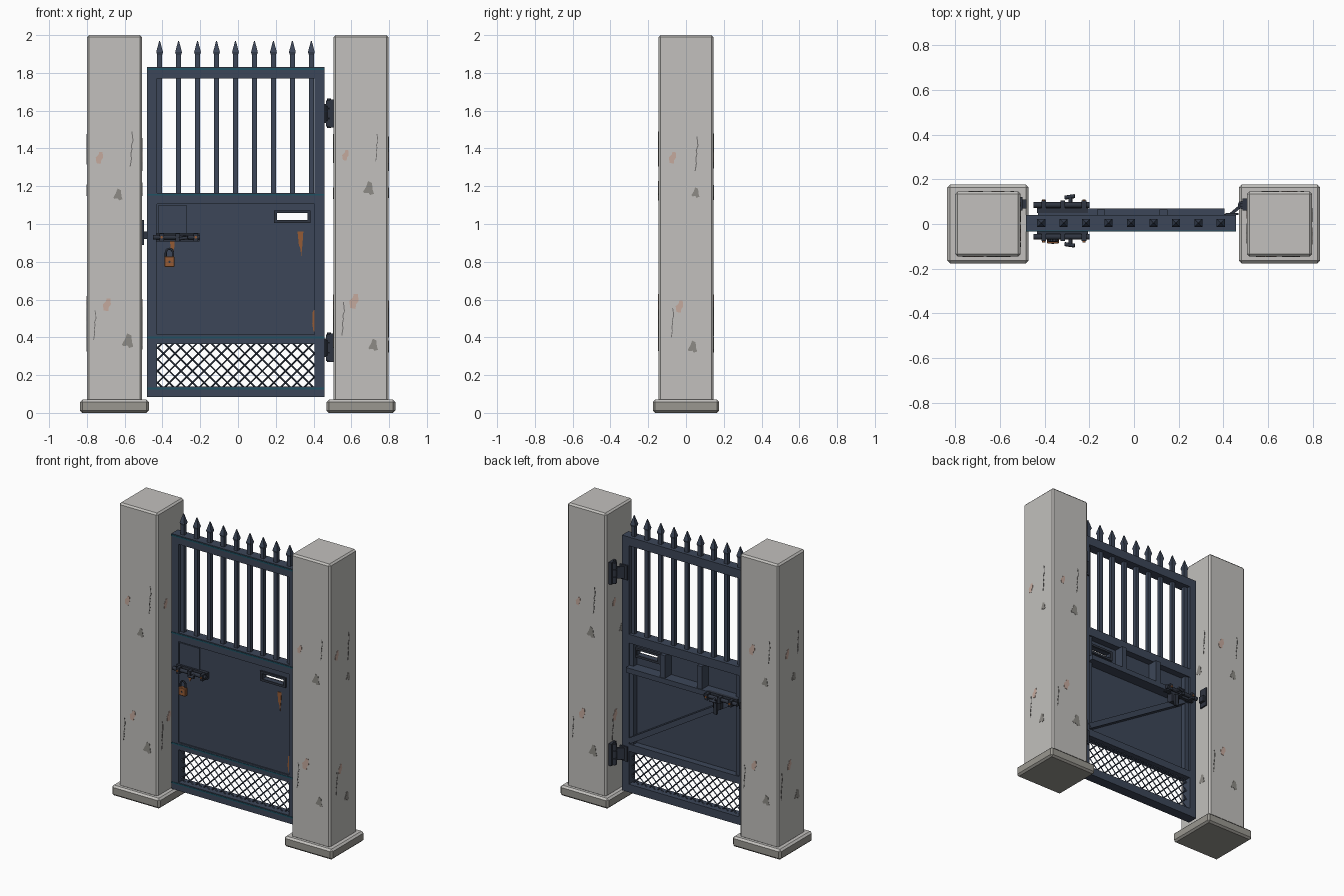
import bpy, bmesh, math, random
from mathutils import Vector, Matrix

if "Cube" in bpy.data.objects:
    bpy.data.objects.remove(bpy.data.objects["Cube"])

random.seed(4)

def mat(name, r, g, b):
    m = bpy.data.materials.new(name)
    m.diffuse_color = (r, g, b, 1)
    m.use_nodes = True
    m.node_tree.nodes["Principled BSDF"].inputs["Base Color"].default_value = m.diffuse_color
    return m

CONCRETE = mat("concrete", 0.54, 0.53, 0.51)
FOOTING = mat("dark concrete", 0.32, 0.31, 0.28)
PATCH = mat("chipped grey", 0.27, 0.26, 0.24)
STAIN = mat("pale rust stain", 0.56, 0.40, 0.34)
CRACK = mat("crack grey", 0.18, 0.175, 0.17)
NAVY = mat("gate blue", 0.046, 0.062, 0.098)
TEAL = mat("teal edge", 0.014, 0.085, 0.125)
IRON = mat("dark iron", 0.028, 0.035, 0.052)
RUST = mat("rust", 0.30, 0.105, 0.035)

def finish(name, bm, *mats):
    bmesh.ops.recalc_face_normals(bm, faces=bm.faces)
    me = bpy.data.meshes.new(name)
    bm.to_mesh(me)
    bm.free()
    for m in mats:
        me.materials.append(m)
    ob = bpy.data.objects.new(name, me)
    bpy.context.collection.objects.link(ob)
    return ob

def add_box(bm, x0, x1, y0, y1, z0, z1):
    m = Matrix.Translation(((x0 + x1) / 2, (y0 + y1) / 2, (z0 + z1) / 2))
    bmesh.ops.create_cube(bm, size=1, matrix=m @ Matrix.Diagonal((x1 - x0, y1 - y0, z1 - z0, 1)))

def boxes(name, material, *dims, bevel=0):
    bm = bmesh.new()
    for d in dims:
        add_box(bm, *d)
    if bevel:
        bmesh.ops.bevel(bm, geom=bm.edges[:], offset=bevel, segments=1, affect='EDGES')
    return finish(name, bm, material)

def add_rod(bm, a, b, r, sides=8):
    a, b = Vector(a), Vector(b)
    d = b - a
    m = Matrix.Translation((a + b) / 2) @ d.to_track_quat('Z', 'Y').to_matrix().to_4x4()
    bmesh.ops.create_cone(bm, cap_ends=True, segments=sides, radius1=r, radius2=r, depth=d.length, matrix=m)

def rods(name, material, r, *ends, sides=8):
    bm = bmesh.new()
    for a, b in ends:
        add_rod(bm, a, b, r, sides)
    ob = finish(name, bm, material)
    if sides > 6:
        for p in ob.data.polygons:
            p.use_smooth = len(p.vertices) == 4
        for e in ob.data.edges:
            e.use_edge_sharp = False
    return ob

def plate(name, material, outline, frame, thick=0.003):
    """Thin plate from a 2D outline, laid on a surface given by a frame matrix."""
    bm = bmesh.new()
    f = bm.faces.new([bm.verts.new((u, 0, v)) for u, v in outline])
    ext = bmesh.ops.extrude_face_region(bm, geom=[f])
    bmesh.ops.translate(bm, vec=(0, -thick, 0), verts=[v for v in ext['geom'] if isinstance(v, bmesh.types.BMVert)])
    bm.transform(frame)
    return finish(name, bm, material)

# ---- pillars with footings and weathering on every face ----
H = 0.146
CHIP = [(-.026, -.015), (-.01, .012), (0, .04), (.02, .03), (.024, -.005), (.03, -.025), (.01, -.032), (.002, -.02), (-.018, -.022)]
BLOT = [(-.02, -.03), (-.026, .01), (-.005, .03), (.0, .05), (.024, .05), (.028, .01), (.014, -.01), (.01, -.036)]
WIGGLE = [(0, 1), (.5, .72), (.7, .45), (-.3, .2), (.1, 0), (-.6, -.3), (-.2, -.55), (-1, -1)]
CRACK_SHAPE = [(u * .008 + .0025, v * .085) for u, v in WIGGLE] + [(u * .008 - .0025, v * .085) for u, v in WIGGLE[::-1]]
MARKS = [("stain", STAIN, BLOT, -.07, 1.36, .75), ("chip", PATCH, CHIP, .03, 1.17, .9),
         ("crack", CRACK, CRACK_SHAPE, .075, 1.385, 1), ("stain", STAIN, BLOT, -.03, .565, .85),
         ("crack", CRACK, CRACK_SHAPE, -.09, .48, 1), ("chip", PATCH, CHIP, .05, .365, 1)]
for side, cx in (("left", -.654), ("right", .651)):
    boxes(side + "_pillar", CONCRETE, (cx - H, cx + H, -H, H, .06, 2), bevel=.011)
    base = boxes(side + "_footing", CONCRETE, (cx - .182, cx + .182, -.176, .176, 0, .07), bevel=.012)
    base.data.materials.append(FOOTING)
    for p in base.data.polygons:
        p.material_index = 1 if p.normal.z < .3 else 0
    for k in range(4):
        frame = Matrix.Translation((cx, 0, 0)) @ Matrix.Rotation(k * math.pi / 2, 4, 'Z') @ Matrix.Translation((0, -H, 0))
        for label, m, shape, u, z, s in MARKS:
            u += random.uniform(-.02, .02)
            z += random.uniform(-.02, .02)
            s *= random.uniform(.85, 1.15)
            plate(f"{side}_pillar_{label}", m, [(u + a * s, z + b * s) for a, b in shape], frame, .002)

# ---- gate frame ----
L, R, IL, IR, F, B = -.483, .457, -.43, .405, -.03, .04
boxes("gate_stiles", NAVY, (L, IL, F, B, .085, 1.83), (IR, R, F, B, .085, 1.83))
RAILS = [(.085, .14), (.365, .415), (1.105, 1.165), (1.77, 1.83)]
boxes("gate_rails", NAVY, *[(IL, IR, F, B, a, b) for a, b in RAILS])
boxes("teal_edge_strips", TEAL, *[(L, R, F - .003, F, z, z + .01) for z in (.125, .395, 1.15, 1.815)])

# ---- bars with pointed heads ----
bm = bmesh.new()
for i in range(9):
    x, y = -.415 + i * .1004, .005
    rings = [[bm.verts.new((x + a * w, y + b * w, z)) for a, b in ((-1, -1), (1, -1), (1, 1), (-1, 1))]
             for w, z in ((.013, 1.15), (.013, 1.895), (.018, 1.91), (.002, 1.97))]
    for lo, hi in zip(rings, rings[1:]):
        for j in range(4):
            bm.faces.new((lo[j], lo[(j + 1) % 4], hi[(j + 1) % 4], hi[j]))
    bm.faces.new(rings[0][::-1])
    bm.faces.new(rings[-1])
finish("spear_bars", bm, NAVY)

# ---- sheet panel with letter slot ----
sheet = boxes("sheet_panel", NAVY, (IL, IR, -.022, -.006, .415, 1.105))
cutter = boxes("slot_cutter", NAVY, (.207, .367, -.1, .1, 1.02, 1.057))
cutter.hide_render = True
cutter.hide_viewport = True
cut = sheet.modifiers.new("slot", 'BOOLEAN')
cut.object = cutter
cut.operation = 'DIFFERENCE'
for name, y0, y1 in (("front_slot_rim", -.034, -.022), ("back_slot_rim", -.006, .012)):
    boxes(name, IRON, (.19, .383, y0, y1, 1.057, 1.072), (.19, .383, y0, y1, 1.005, 1.02),
          (.19, .207, y0, y1, 1.02, 1.057), (.367, .383, y0, y1, 1.02, 1.057))
boxes("lock_cover_plate", NAVY, (-.42, -.272, -.03, -.02, .95, 1.1))

# ---- back framing: cross bar, uprights, diagonal brace ----
boxes("back_cross_bar", NAVY, (IL, IR, -.006, .07, .915, .95))
boxes("back_uprights", NAVY, (.115, .15, -.006, .065, .95, 1.105), (-.165, -.13, -.006, .065, .95, 1.105),
      (IR - .03, IR, -.006, .03, .415, 1.105), (IL, IL + .03, -.006, .03, .415, 1.105))
brace = boxes("diagonal_brace", NAVY, (-.46, .46, -.006, .045, -.018, .018))
brace.location = (.01, 0, .675)
brace.rotation_euler.y = math.atan2(.48, .79)

# ---- wire mesh at the bottom, clipped to the opening ----
z0, z1 = .135, .37
ends = []
for sgn in (1, -1):
    for i in range(18):
        c = IL - (z1 - z0) + .03 + i * .0615
        lo, hi = max(c, IL), min(c + z1 - z0, IR)
        if hi - lo > .01:
            zz = [z0 + t - c if sgn > 0 else z1 - t + c for t in (lo, hi)]
            y = .005 + sgn * .003
            ends.append(((lo, y, zz[0]), (hi, y, zz[1])))
rods("wire_mesh", NAVY, .0045, *ends, sides=4)

# ---- hinges ----
for name, z in (("upper_hinge", 1.585), ("lower_hinge", .345)):
    rods(name + "_barrel", IRON, .018, *[((.482, .085, z + a), (.482, .085, z + b))
         for a, b in ((-.07, -.028), (-.024, .024), (.028, .07))], sides=10)
    rods(name + "_pin", IRON, .01, ((.482, .085, z - .076), (.482, .085, z + .08)))
    boxes(name + "_pillar_leaf", IRON, (.485, .507, .06, .115, z - .075, z + .075))
    arm = boxes(name + "_arm", IRON, (-.035, .035, -.007, .007, -.04, .04))
    arm.location = (.455, .062, z)
    arm.rotation_euler.z = math.radians(40)
    boxes(name + "_gate_leaf", IRON, (.41, R + .01, B, .05, z - .05, z + .05))

# ---- slide bolts on both faces ----
for name, s, y in (("front_bolt", -1, -.022), ("back_bolt", 1, .05)):
    def span(a, b):
        return tuple(sorted((y + s * a, y + s * b)))
    boxes(name + "_plate", IRON, (-.435, -.205, *span(0, .022), .908, .953))
    boxes(name + "_keepers", IRON, *[(x, x + .022, *span(.015, .055), .908, .95) for x in (-.415, -.33, -.235)])
    rods(name + "_rod", IRON, .013, ((-.45, y + s * .035, .93), (-.2, y + s * .035, .93)), sides=10)
    rods(name + "_handle", IRON, .009, ((-.285, y + s * .035, .93), (-.285, y + s * .07, .925)),
         ((-.31, y + s * .068, .922), (-.265, y + s * .075, .928)))
    rods(name + "_rivets", RUST, .007, *[((x, y + s * .05, .93), (x, y + s * .06, .93)) for x in (-.404, -.224)])
boxes("back_catch", IRON, (-.31, -.255, .03, .075, .85, .915), (-.295, -.27, .075, .09, .82, .9))
boxes("pillar_strike_plate", IRON, (-.509, -.498, .06, .12, .89, 1.02), (-.498, -.48, .07, .11, .92, .96))

# ---- padlock ----
boxes("padlock_body", RUST, (-.39, -.336, -.088, -.06, .772, .828), bevel=.004)
arc = [(-.363 + .019 * math.cos(t * math.pi / 6), -.074, .85 + .019 * math.sin(t * math.pi / 6)) for t in range(7)]
path = [(arc[0][0], -.074, .82)] + arc + [(arc[-1][0], -.074, .82)]
rods("padlock_shackle", IRON, .006, *zip(path, path[1:]))
rods("padlock_keyhole", IRON, .006, ((-.363, -.09, .8), (-.363, -.086, .8)))

# ---- rust streaks on the sheet ----
SHEET = Matrix.Translation((0, -.022, 0))
plate("slot_rust_streak", RUST, [(.315, .96), (.346, .96), (.342, .9), (.335, .83), (.33, .87), (.322, .89)], SHEET)
plate("edge_rust_streak", RUST, [(.405, .545), (.396, .54), (.393, .47), (.4, .43), (.405, .43)], SHEET)
plate("bolt_rust_streak", RUST, [(-.36, .908), (-.335, .908), (-.338, .87), (-.348, .85), (-.356, .87)], SHEET)
